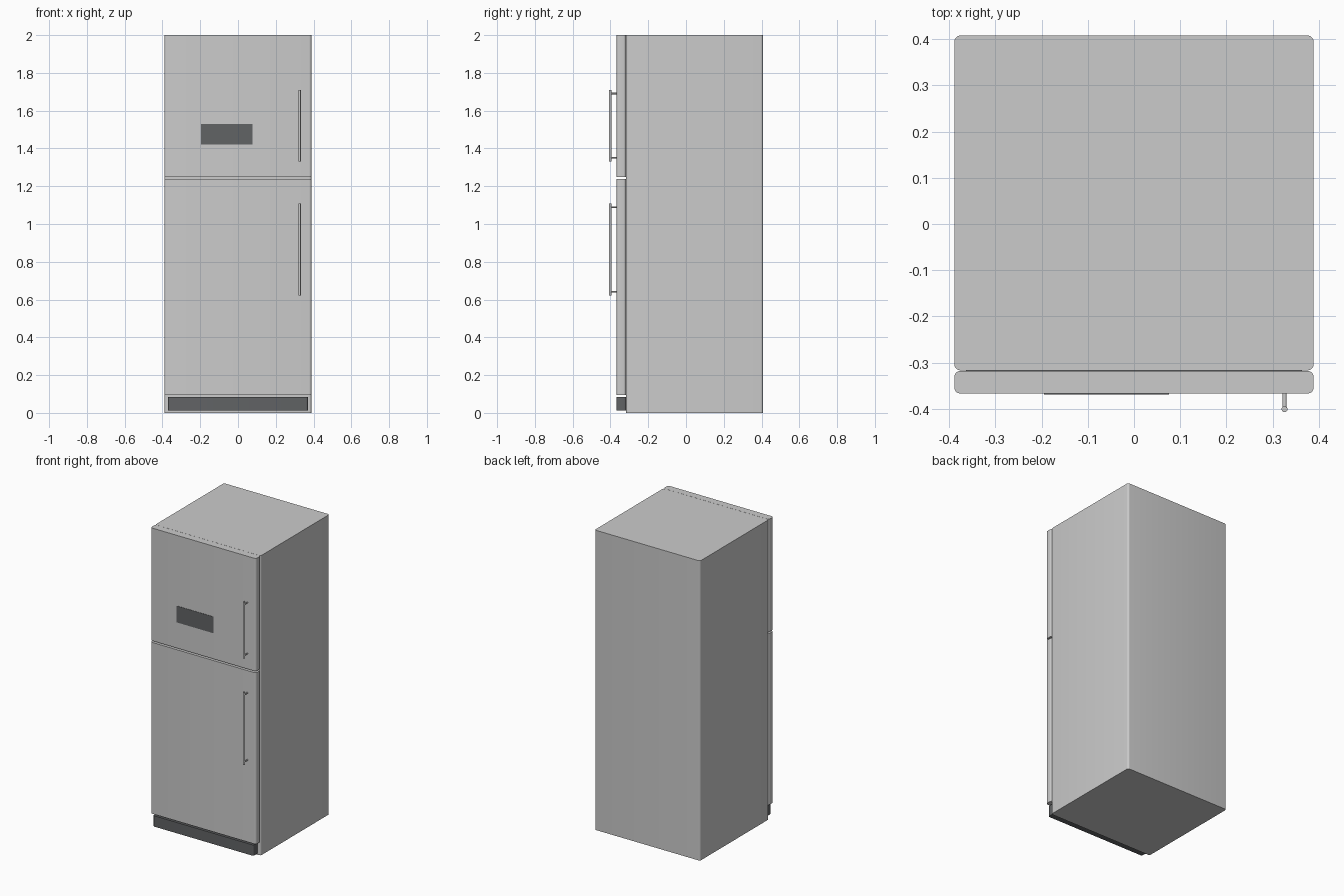
import bpy, bmesh, math
from mathutils import Vector

if "Cube" in bpy.data.objects:
    bpy.data.objects.remove(bpy.data.objects["Cube"])

dark = bpy.data.materials.new("dark_grey")
dark.diffuse_color = (0.12, 0.125, 0.13, 1)
dark.use_nodes = True
dark.node_tree.nodes["Principled BSDF"].inputs["Base Color"].default_value = dark.diffuse_color


def finish(bm, name, mat=None):
    bmesh.ops.recalc_face_normals(bm, faces=bm.faces)
    me = bpy.data.meshes.new(name)
    bm.to_mesh(me)
    bm.free()
    ob = bpy.data.objects.new(name, me)
    bpy.context.collection.objects.link(ob)
    if mat:
        me.materials.append(mat)
    bpy.ops.object.select_all(action='DESELECT')
    ob.select_set(True)
    bpy.context.view_layer.objects.active = ob
    bpy.ops.object.shade_smooth_by_angle(angle=math.radians(35))
    return ob


def slab(name, x, y, z, radius=0.0, mat=None):
    """Box between (min, max) ranges with rounded vertical edges."""
    bm = bmesh.new()
    bmesh.ops.create_cube(bm, size=1)
    for v in bm.verts:
        v.co = Vector([r[0] if c < 0 else r[1] for c, r in zip(v.co, (x, y, z))])
    if radius:
        edges = [e for e in bm.edges
                 if abs(e.verts[0].co.z - e.verts[1].co.z) > 1e-6
                 and (e.verts[0].co.xy - e.verts[1].co.xy).length < 1e-6]
        bmesh.ops.bevel(bm, geom=edges, offset=radius, segments=5,
                        profile=0.5, affect='EDGES')
    return finish(bm, name, mat)


def rod(name, a, b, radius):
    """Capped cylinder from a to b."""
    a, b = Vector(a), Vector(b)
    bm = bmesh.new()
    bmesh.ops.create_cone(bm, cap_ends=True, segments=16, radius1=radius,
                          radius2=radius, depth=(b - a).length)
    rot = Vector((0, 0, 1)).rotation_difference(b - a).to_matrix().to_4x4()
    bm.transform(rot)
    bmesh.ops.translate(bm, verts=bm.verts, vec=(a + b) / 2)
    return finish(bm, name)


W = 0.389            # half width
FRONT, SEAM = -0.367, -0.317

# Cabinet and the two doors
slab("cabinet", (-W, W), (SEAM, 0.408), (0, 2), 0.013)
slab("freezer_door", (-W, W), (FRONT, SEAM - 0.001), (1.248, 2), 0.013)
slab("fridge_door", (-W, W), (FRONT, SEAM - 0.001), (0.094, 1.237), 0.013)

# Kick plate and control panel
slab("kick_plate", (-0.37, 0.37), (FRONT, SEAM), (0.012, 0.084), 0.01, dark)
slab("control_panel", (-0.195, 0.076), (-0.369, FRONT + 0.002), (1.42, 1.53), 0, dark)

# Bar handles on two stand-offs each
HX, HY = 0.326, -0.401
for part, z0, z1 in (("freezer", 1.332, 1.71), ("fridge", 0.622, 1.108)):
    rod(part + "_handle_bar", (HX, HY, z0), (HX, HY, z1), 0.0065)
    for side, z in (("lower", z0 + 0.019), ("upper", z1 - 0.019)):
        rod(f"{part}_handle_{side}_post", (HX, HY, z), (HX, FRONT + 0.003, z), 0.0045)
